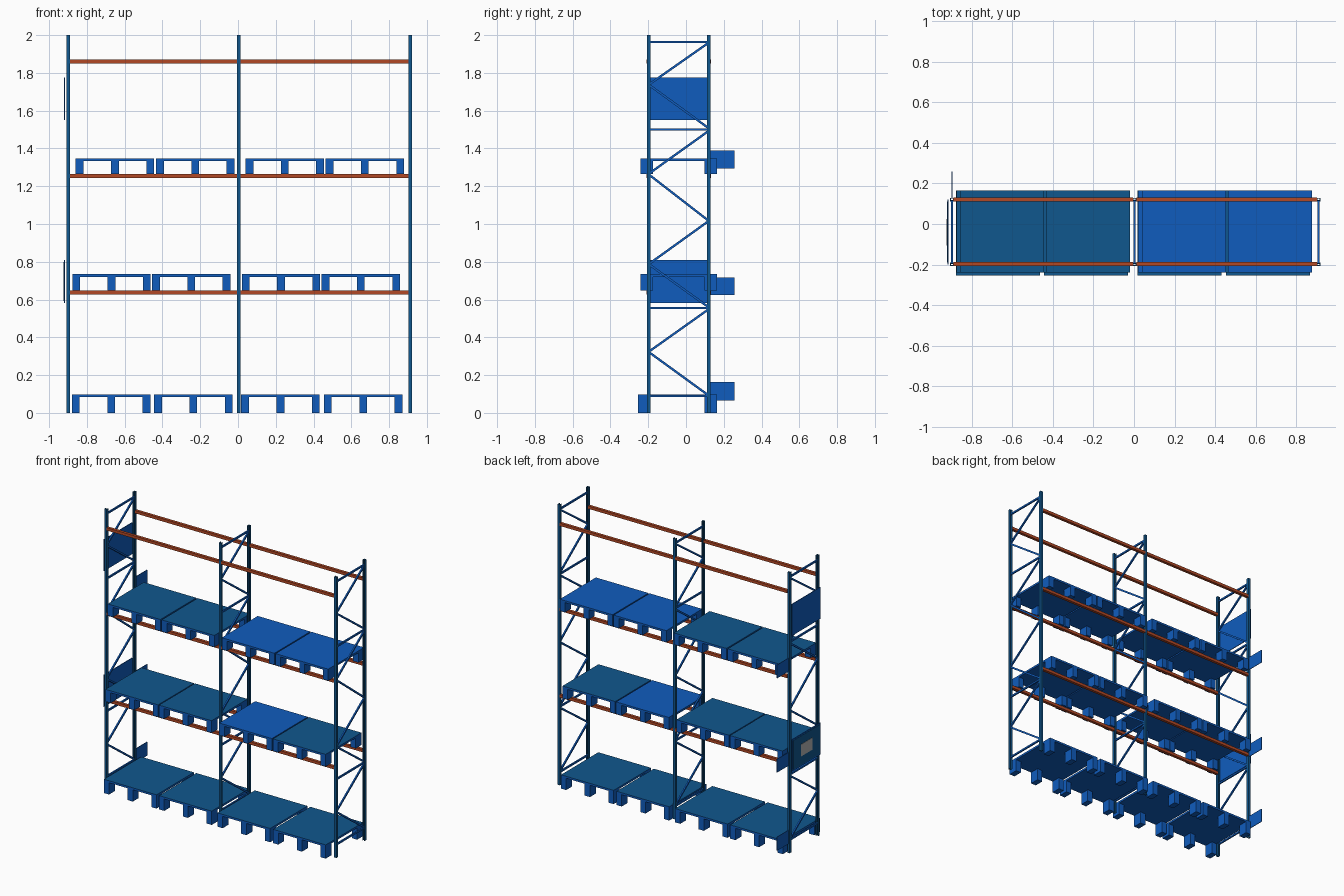
import bpy, bmesh, math
from mathutils import Vector

if "Cube" in bpy.data.objects:
    bpy.data.objects.remove(bpy.data.objects["Cube"])


def material(name, rgb):
    m = bpy.data.materials.new(name)
    m.diffuse_color = (*rgb, 1)
    m.use_nodes = True
    m.node_tree.nodes["Principled BSDF"].inputs["Base Color"].default_value = m.diffuse_color
    return m


BLUE = material("bright blue", (0.005, 0.108, 0.515))
TEAL = material("steel blue", (0.005, 0.095, 0.27))
ORANGE = material("beam orange", (0.45, 0.065, 0.018))
GREY = material("label grey", (0.45, 0.45, 0.45))


def finish(name, bm, mats):
    bmesh.ops.recalc_face_normals(bm, faces=bm.faces)
    me = bpy.data.meshes.new(name)
    bm.to_mesh(me)
    bm.free()
    for m in mats:
        me.materials.append(m)
    ob = bpy.data.objects.new(name, me)
    bpy.context.collection.objects.link(ob)
    return ob


def add_box(bm, x0, x1, y0, y1, z0, z1):
    vs = bmesh.ops.create_cube(bm, size=1)["verts"]
    for v in vs:
        v.co = Vector(((x0 + x1) / 2 + v.co.x * (x1 - x0),
                       (y0 + y1) / 2 + v.co.y * (y1 - y0),
                       (z0 + z1) / 2 + v.co.z * (z1 - z0)))


def box(name, mat, *dims):
    bm = bmesh.new()
    add_box(bm, *dims)
    return finish(name, bm, [mat])


FRAMES = (-0.899, 0.003, 0.912)     # x of the three upright frames
Y_FRONT, Y_BACK = -0.198, 0.12      # y of front and back posts
H = 0.009                           # half width of a post


# Upright posts: C channels open towards the bracing
def post(x, y, inward):
    t = 0.004
    prof = [(-H, H), (-H, -H), (H, -H), (H, H),
            (H - t, H), (H - t, -H + t), (-H + t, -H + t), (-H + t, H)]
    bm = bmesh.new()
    f = bm.faces.new([bm.verts.new((x + px, y + py * inward, 0)) for px, py in prof])
    ext = bmesh.ops.extrude_face_region(bm, geom=[f])["geom"]
    bmesh.ops.translate(bm, vec=(0, 0, 2),
                        verts=[v for v in ext if isinstance(v, bmesh.types.BMVert)])
    finish("upright_post", bm, [TEAL])


# Bracing bar between two heights, front post to back post
def brace(x, z_front, z_back):
    a, b = Vector((x, Y_FRONT + 0.004, z_front)), Vector((x, Y_BACK - 0.004, z_back))
    d = b - a
    bm = bmesh.new()
    add_box(bm, -0.005, 0.005, -d.length / 2, d.length / 2, -0.006, 0.006)
    ob = finish("frame_brace", bm, [BLUE])
    ob.location = (a + b) / 2
    ob.rotation_euler.x = math.atan2(d.z, d.y)


DIAGONALS = ((1.74, 1.957), (1.735, 1.51), (1.268, 1.49), (1.26, 1.02),
             (0.79, 1.013), (0.785, 0.562), (0.326, 0.546), (0.32, 0.095))
for x in FRAMES:
    post(x, Y_FRONT, 1)
    post(x, Y_BACK, -1)
    for z in (1.963, 1.50, 0.555, 0.09):
        brace(x, z, z)
    for zf, zb in DIAGONALS:
        brace(x, zf, zb)

# Load beams between the frames
for z in (0.637, 1.254, 1.86):
    for y in (Y_FRONT, Y_BACK + 0.002):
        for xa, xb in zip(FRAMES, FRAMES[1:]):
            box("load_beam", ORANGE, xa + H, xb - H, y - 0.01, y + 0.01, z - 0.01, z + 0.01)


# Pallet: deck on two rows of three feet
def pallet(x0, z0, y0, height, top_mat):
    w, y1, foot, deep, deck = 0.415, 0.165, 0.041, 0.066, 0.014
    bm = bmesh.new()
    add_box(bm, x0, x0 + w, y0, y1, z0 + height - deck, z0 + height)
    for i in range(3):
        fx = x0 + i * (w - foot) / 2
        for fy in (y0, y1 - deep):
            add_box(bm, fx, fx + foot, fy, fy + deep, z0, z0 + height - deck)
    ob = finish("pallet", bm, [BLUE, top_mat])
    for p in ob.data.polygons:
        if p.normal.z > 0.9 and p.center.z > z0 + height - 0.005:
            p.material_index = 1


LEVELS = (
    (0.0, -0.255, 0.098, (-0.879, -0.444, 0.017, 0.455), (TEAL, TEAL, TEAL, TEAL)),
    (0.647, -0.24, 0.087, (-0.877, -0.455, 0.02, 0.443), (TEAL, TEAL, BLUE, TEAL)),
    (1.264, -0.24, 0.083, (-0.859, -0.434, 0.04, 0.464), (TEAL, TEAL, BLUE, BLUE)),
)
for z0, y0, h, xs, tops in LEVELS:
    for x0, top in zip(xs, tops):
        pallet(x0, z0, y0, h, top)

# Sign boards on the left end frame
for z0, z1 in ((0.583, 0.81), (1.55, 1.775)):
    box("end_sign_board", BLUE, -0.921, -0.916, -0.2, 0.12, z0, z1)
box("end_sign_face", TEAL, -0.923, -0.921, -0.19, 0.11, 0.593, 0.80)
box("end_sign_patch", GREY, -0.925, -0.923, -0.105, 0.025, 0.655, 0.74)

# Flag plates sticking out behind the left end frame
for z0, z1 in ((0.066, 0.164), (0.623, 0.718), (1.294, 1.39)):
    box("aisle_flag", BLUE, -0.9, -0.896, 0.127, 0.258, z0, z1)
